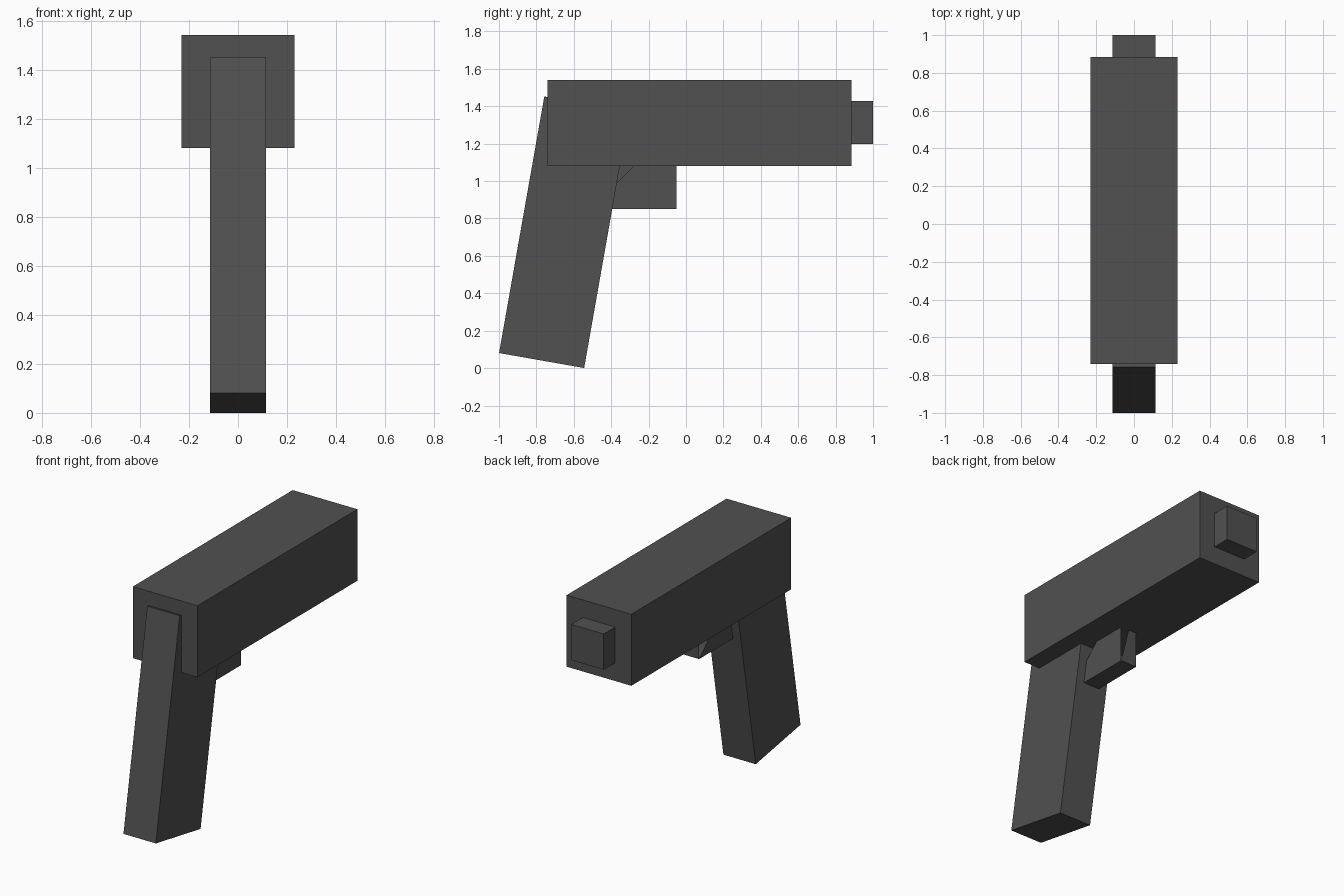
import bpy, bmesh, math
from mathutils import Matrix

if "Cube" in bpy.data.objects:
    bpy.data.objects.remove(bpy.data.objects["Cube"])

grey = bpy.data.materials.new("dark grey")
grey.diffuse_color = (0.082, 0.082, 0.082, 1)
grey.use_nodes = True
grey.node_tree.nodes["Principled BSDF"].inputs["Base Color"].default_value = grey.diffuse_color


def finish(name, bm):
    mesh = bpy.data.meshes.new(name)
    bm.to_mesh(mesh)
    bm.free()
    mesh.materials.append(grey)
    ob = bpy.data.objects.new(name, mesh)
    bpy.context.collection.objects.link(ob)
    return ob


def box(name, center, size, tilt=0):
    bm = bmesh.new()
    matrix = (Matrix.Translation(center) @ Matrix.Rotation(math.radians(tilt), 4, 'X')
              @ Matrix.Diagonal((*size, 1)))
    bmesh.ops.create_cube(bm, size=1, matrix=matrix)
    return finish(name, bm)


# Main block and muzzle
box("body", (0, 0.072, 1.311), (0.46, 1.624, 0.46))
box("muzzle", (0, 0.94, 1.313), (0.23, 0.12, 0.23))

# Tilted handle
box("grip", (0, -0.651, 0.7265), (0.23, 0.462, 1.393), -10)

# Trigger guard: floor and top with one open triangle on each side
bm = bmesh.new()
ring = [(0.058, -0.51), (0.058, -0.05), (-0.058, -0.05), (-0.058, -0.51)]
low = [bm.verts.new((x, y, 0.85)) for x, y in ring]
high = [bm.verts.new((x, y, 1.31)) for x, y in ring]
bm.faces.new(low[::-1])
bm.faces.new(high)
for i in range(4):
    j = (i + 1) % 4
    bm.faces.new((low[i], low[j], high[j]))
finish("trigger_guard", bm)
